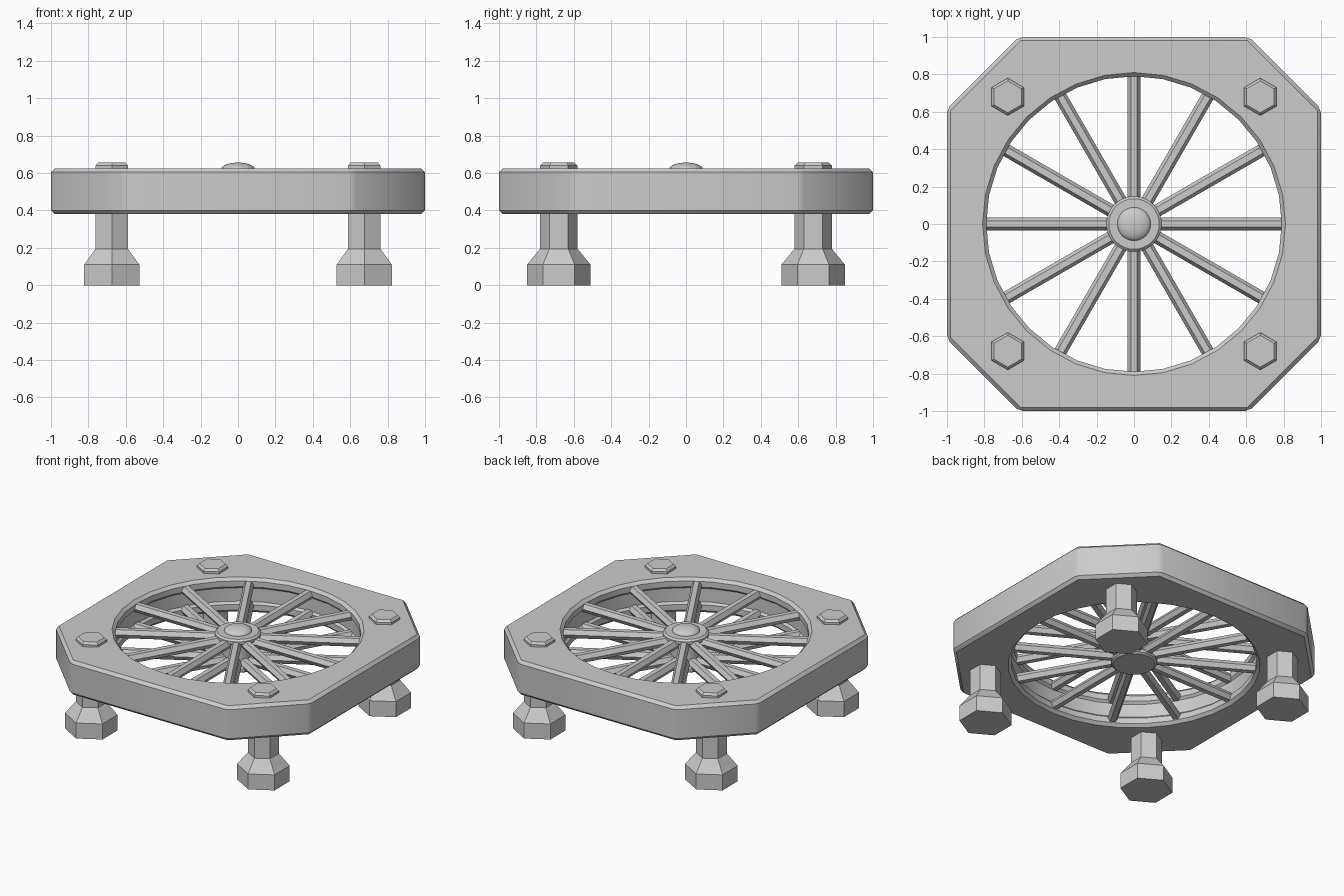
import bpy, bmesh
from math import sin, cos, pi, radians

if "Cube" in bpy.data.objects:
    bpy.data.objects.remove(bpy.data.objects["Cube"])


def finish(name, bm, smooth=None):
    bmesh.ops.remove_doubles(bm, verts=bm.verts[:], dist=1e-5)
    bmesh.ops.recalc_face_normals(bm, faces=bm.faces[:])
    mesh = bpy.data.meshes.new(name)
    bm.to_mesh(mesh)
    bm.free()
    ob = bpy.data.objects.new(name, mesh)
    bpy.context.collection.objects.link(ob)
    if smooth:
        shade(ob, smooth)
    return ob


def shade(ob, angle):
    bpy.ops.object.select_all(action='DESELECT')
    ob.select_set(True)
    bpy.context.view_layer.objects.active = ob
    bpy.ops.object.shade_smooth_by_angle(angle=radians(angle))


def lathe(name, profile, sides, phase=0.0, smooth=None, loc=(0, 0, 0)):
    """Stack rings of (radius, z) and close both ends."""
    bm = bmesh.new()
    rings = [[bm.verts.new((r * cos(phase + 2 * pi * i / sides),
                            r * sin(phase + 2 * pi * i / sides), z))
              for i in range(sides)] for r, z in profile]
    for a, b in zip(rings, rings[1:]):
        for i in range(sides):
            j = (i + 1) % sides
            bm.faces.new((a[i], a[j], b[j], b[i]))
    bm.faces.new(rings[0])
    bm.faces.new(rings[-1])
    ob = finish(name, bm, smooth)
    ob.location = loc
    return ob


# Octagonal frame with softened edges
bm = bmesh.new()
c = 0.615
outline = [(1, -c), (1, c), (c, 1), (-c, 1), (-1, c), (-1, -c), (-c, -1), (c, -1)]
base = bm.faces.new([bm.verts.new((x, y, 0.38)) for x, y in outline])
ext = bmesh.ops.extrude_face_region(bm, geom=[base], use_keep_orig=True)
top = [g for g in ext['geom'] if isinstance(g, bmesh.types.BMVert)]
bmesh.ops.translate(bm, verts=top, vec=(0, 0, 0.245))
bmesh.ops.recalc_face_normals(bm, faces=bm.faces[:])
bmesh.ops.bevel(bm, geom=bm.edges[:], offset=0.02, segments=1, affect='EDGES', profile=0.5)
frame = finish("frame", bm)

# Round opening with chamfered lips and a shallow inner groove
cutter = lathe("opening_cutter", [(0.84, 0.35), (0.81, 0.38), (0.79, 0.40), (0.79, 0.44),
                                  (0.805, 0.455), (0.805, 0.55), (0.79, 0.565),
                                  (0.79, 0.605), (0.81, 0.625), (0.84, 0.655)], 32)
cut = frame.modifiers.new("opening", 'BOOLEAN')
cut.operation = 'DIFFERENCE'
cut.solver = 'EXACT'
cut.object = cutter
bpy.ops.object.select_all(action='DESELECT')
frame.select_set(True)
bpy.context.view_layer.objects.active = frame
bpy.ops.object.modifier_apply(modifier=cut.name)
bpy.data.objects.remove(cutter)
shade(frame, 30)

# Hexagonal bolt feet, running through the frame corners
for sx, side in ((-1, "left"), (1, "right")):
    for sy, end in ((-1, "front"), (1, "back")):
        lathe(f"{end}_{side}_foot",
              [(0.17, 0), (0.17, 0.11), (0.10, 0.195), (0.10, 0.64), (0.085, 0.655)],
              6, phase=pi / 2, loc=(sx * 0.675, sy * 0.68, 0))

# Hub with a flange at each end
lathe("hub", [(0.135, 0.385), (0.148, 0.395), (0.148, 0.415), (0.135, 0.43), (0.10, 0.43),
              (0.10, 0.58), (0.135, 0.58), (0.148, 0.59), (0.148, 0.61), (0.135, 0.622)],
      32, smooth=30)

# Domed hub cap
lathe("hub_cap", [(0.09, 0.61)] + [(0.09 * cos(t * pi / 12), 0.62 + 0.036 * sin(t * pi / 12))
                                   for t in range(6)] + [(0.002, 0.656)], 32, smooth=40)

# Two layers of twelve hexagonal spokes
for layer, z in (("upper", 0.575), ("lower", 0.435)):
    bm = bmesh.new()
    for k in range(12):
        a = k * pi / 6
        ends = []
        for r in (0.08, 0.798):
            ring = []
            for i in range(6):
                u = 0.034 * cos(i * pi / 3)
                ring.append(bm.verts.new((r * cos(a) - u * sin(a), r * sin(a) + u * cos(a),
                                          z + 0.034 * sin(i * pi / 3))))
            ends.append(ring)
        for i in range(6):
            j = (i + 1) % 6
            bm.faces.new((ends[0][i], ends[0][j], ends[1][j], ends[1][i]))
        for ring in ends:
            bm.faces.new(ring)
    finish(f"{layer}_spokes", bm)
